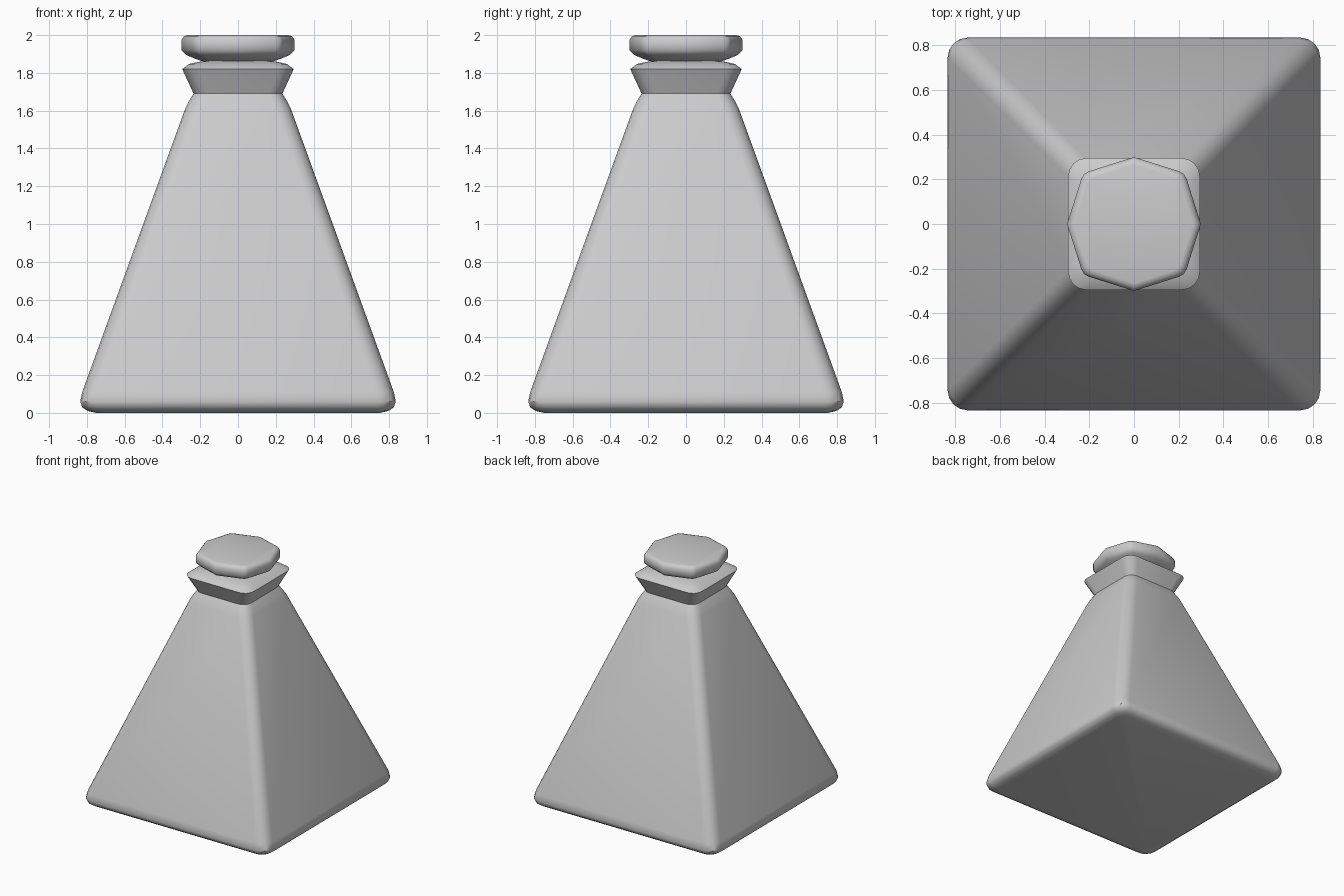
import bpy, bmesh, math

if "Cube" in bpy.data.objects:
    bpy.data.objects.remove(bpy.data.objects["Cube"])


def rounded_square(h, r, seg=4):
    # square outline of half width h with corners of radius r
    r = min(r, h * 0.9)
    pts = []
    for q in range(4):
        a0 = q * math.pi / 2
        cx = (h - r) * (1 if q in (0, 3) else -1)
        cy = (h - r) * (1 if q in (0, 1) else -1)
        for i in range(seg + 1):
            a = a0 + i / seg * math.pi / 2
            pts.append((cx + r * math.cos(a), cy + r * math.sin(a)))
    return pts


def octagon(h):
    # octagon with points on the axes and clipped diagonal corners
    pts = []
    for q in range(4):
        c, s = round(math.cos(q * math.pi / 2)), round(math.sin(q * math.pi / 2))
        for x, y in ((1, 0), (0.785, 0.68), (0.745, 0.745), (0.68, 0.785)):
            pts.append((h * (c * x - s * y), h * (s * x + c * y)))
    return pts


def loft(name, sections, angle):
    # skin a stack of (outline, height) sections and cap both ends
    bm = bmesh.new()
    rings = [[bm.verts.new((x, y, z)) for x, y in pts] for pts, z in sections]
    n = len(rings[0])
    for a, b in zip(rings, rings[1:]):
        for i in range(n):
            j = (i + 1) % n
            bm.faces.new((a[i], a[j], b[j], b[i]))
    bm.faces.new(rings[0][::-1])
    bm.faces.new(rings[-1])
    mesh = bpy.data.meshes.new(name)
    bm.to_mesh(mesh)
    bm.free()
    ob = bpy.data.objects.new(name, mesh)
    bpy.context.collection.objects.link(ob)
    bpy.ops.object.select_all(action='DESELECT')
    ob.select_set(True)
    bpy.context.view_layer.objects.active = ob
    bpy.ops.object.shade_smooth_by_angle(angle=math.radians(angle))
    return ob


# pyramidal flask body with flared lip: half width, corner radius, height
body = [(0.75, 0.05, 0.0), (0.795, 0.07, 0.01), (0.825, 0.09, 0.03),
        (0.835, 0.09, 0.06), (0.825, 0.09, 0.11), (0.28, 0.08, 1.61),
        (0.26, 0.08, 1.65), (0.235, 0.07, 1.69), (0.295, 0.08, 1.82),
        (0.26, 0.08, 1.847), (0.20, 0.07, 1.86), (0.13, 0.06, 1.87)]
loft("flask_body", [(rounded_square(h, r), z) for h, r, z in body], 40)

# faceted stopper: half width, height
stopper = [(0.14, 1.845), (0.22, 1.872), (0.275, 1.895), (0.30, 1.92),
           (0.30, 1.975), (0.285, 1.995), (0.265, 2.0)]
loft("stopper", [(octagon(h), z) for h, z in stopper], 50)
